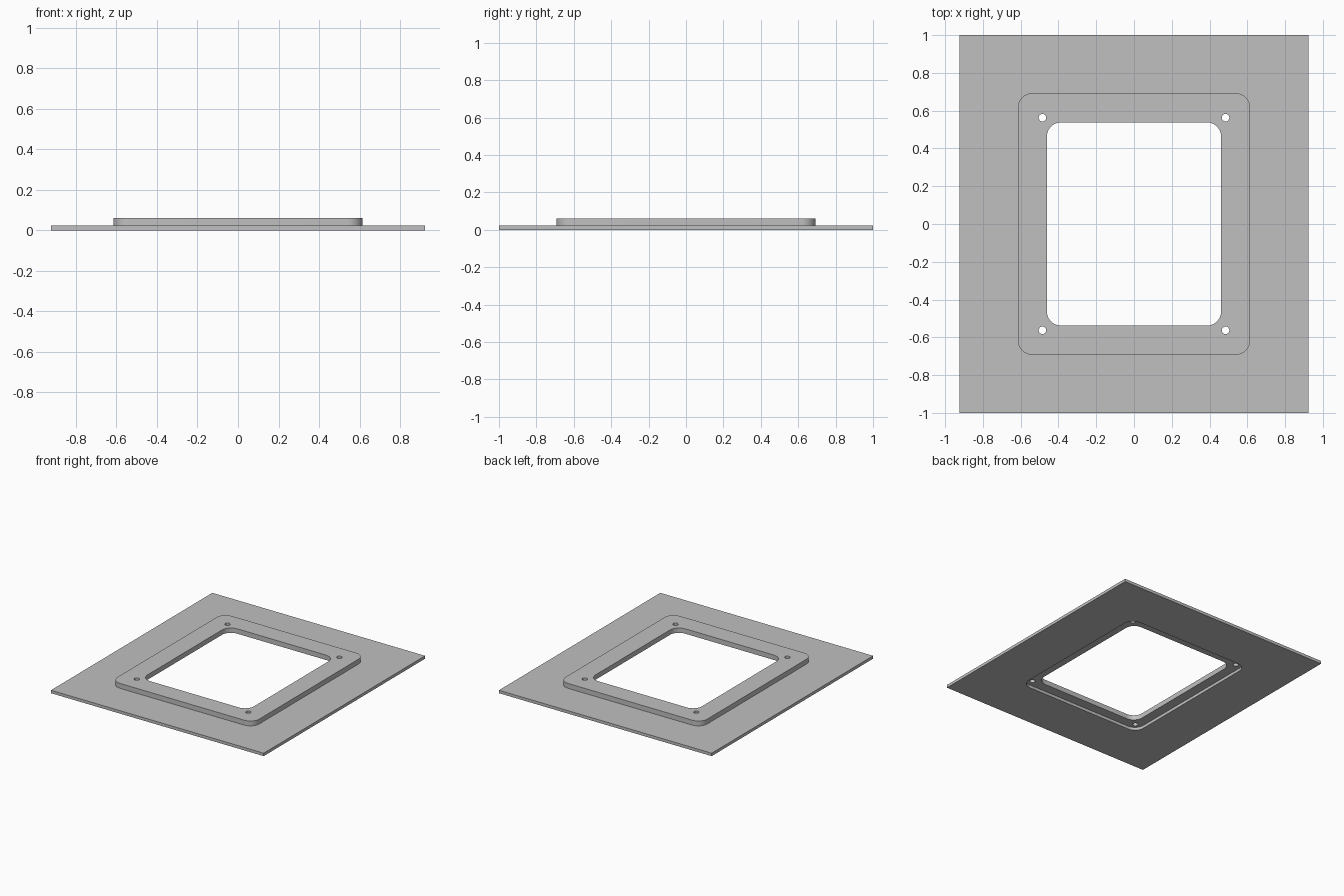
import bpy, bmesh, math

if "Cube" in bpy.data.objects:
    bpy.data.objects.remove(bpy.data.objects["Cube"])

U = 1 / 13          # base module: the plate is 24 x 26 modules
BASE_T = 0.3 * U    # thickness of the base sheet
RING_T = 0.5 * U    # thickness of the raised frame

grey = bpy.data.materials.new("plain grey")
grey.diffuse_color = (0.527, 0.527, 0.527, 1)
grey.use_nodes = True
grey.node_tree.nodes["Principled BSDF"].inputs["Base Color"].default_value = grey.diffuse_color


def rounded_rect(hx, hy, r, seg=10):
    """Outline of a rectangle with rounded corners."""
    if r == 0:
        return [(hx, hy), (-hx, hy), (-hx, -hy), (hx, -hy)]
    pts = []
    for k, (sx, sy) in enumerate([(1, 1), (-1, 1), (-1, -1), (1, -1)]):
        for i in range(seg + 1):
            a = math.pi / 2 * (k + i / seg)
            pts.append((sx * (hx - r) + r * math.cos(a), sy * (hy - r) + r * math.sin(a)))
    return pts


def circle(cx, cy, r, n=20):
    return [(cx + r * math.cos(2 * math.pi * i / n), cy + r * math.sin(2 * math.pi * i / n))
            for i in range(n)]


def sheet(name, loops, z, thickness):
    """Flat sheet from an outer outline and hole outlines."""
    bm = bmesh.new()
    for pts in loops:
        vs = [bm.verts.new((x, y, z)) for x, y in pts]
        for a, b in zip(vs, vs[1:] + vs[:1]):
            bm.edges.new((a, b))
    bmesh.ops.triangle_fill(bm, use_beauty=True, edges=bm.edges[:], normal=(0, 0, 1))
    ext = bmesh.ops.extrude_face_region(bm, geom=bm.faces[:], use_keep_orig=True)
    top = [g for g in ext["geom"] if isinstance(g, bmesh.types.BMVert)]
    bmesh.ops.translate(bm, verts=top, vec=(0, 0, thickness))
    bmesh.ops.recalc_face_normals(bm, faces=bm.faces[:])
    bmesh.ops.dissolve_limit(bm, angle_limit=0.001, verts=bm.verts[:], edges=bm.edges[:])
    bmesh.ops.triangulate(bm, faces=[f for f in bm.faces if abs(f.normal.z) > 0.9])
    me = bpy.data.meshes.new(name)
    bm.to_mesh(me)
    bm.free()
    me.materials.append(grey)
    ob = bpy.data.objects.new(name, me)
    bpy.context.collection.objects.link(ob)
    bpy.ops.object.select_all(action="DESELECT")
    ob.select_set(True)
    bpy.context.view_layer.objects.active = ob
    bpy.ops.object.shade_smooth_by_angle(angle=math.radians(30))
    return ob


# Base sheet with a wide rounded opening
sheet("base_plate", [rounded_rect(12 * U, 13 * U, 0),
                     rounded_rect(7 * U, 8 * U, U)], 0, BASE_T)

# Raised frame overlapping the opening, with four screw holes
holes = [circle(sx * 0.485, sy * 0.563, 0.02) for sx in (-1, 1) for sy in (-1, 1)]
sheet("raised_frame", [rounded_rect(8 * U, 9 * U, U),
                       rounded_rect(6 * U, 7 * U, U)] + holes, BASE_T, RING_T)
